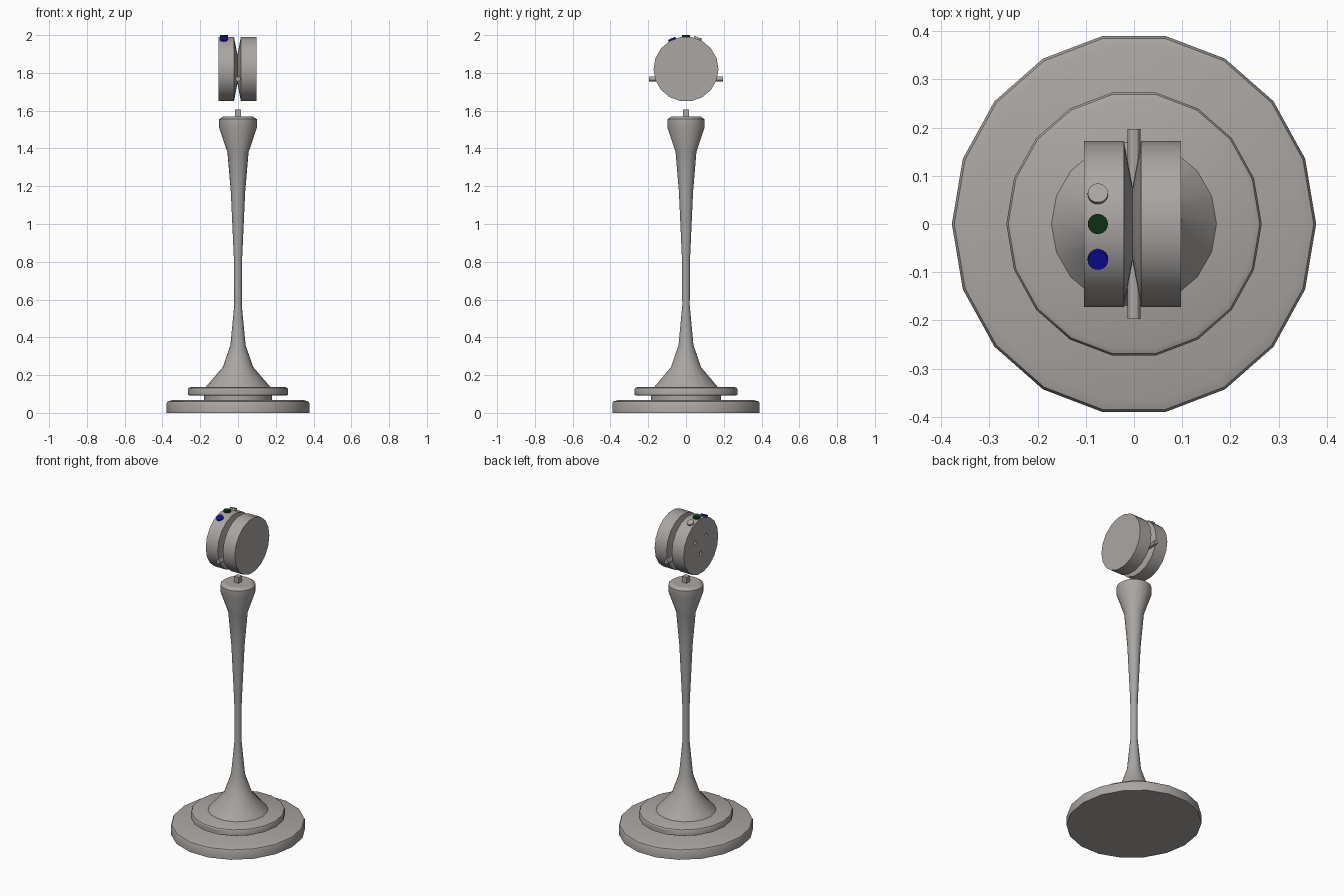
import bpy, bmesh, math
from mathutils import Matrix, Vector

if "Cube" in bpy.data.objects:
    bpy.data.objects.remove(bpy.data.objects["Cube"])

SIDES = 18
HEAD_Z = 1.82


def material(name, rgb):
    m = bpy.data.materials.new(name)
    m.diffuse_color = (*rgb, 1)
    m.use_nodes = True
    m.node_tree.nodes["Principled BSDF"].inputs["Base Color"].default_value = m.diffuse_color
    return m


grey = material("warm_grey", (0.40, 0.38, 0.365))
blue = material("blue", (0.005, 0.005, 0.42))
green = material("dark_green", (0.004, 0.03, 0.006))


def finish(name, bm, mat):
    bmesh.ops.recalc_face_normals(bm, faces=bm.faces[:])
    me = bpy.data.meshes.new(name)
    bm.to_mesh(me)
    bm.free()
    ob = bpy.data.objects.new(name, me)
    bpy.context.collection.objects.link(ob)
    me.materials.append(mat)
    return ob


def smooth(ob):
    bpy.ops.object.select_all(action='DESELECT')
    ob.select_set(True)
    bpy.context.view_layer.objects.active = ob
    bpy.ops.object.shade_smooth_by_angle(angle=math.radians(30))


def lathe(name, profile, mat=grey, y_scale=1.0, matrix=None, sides=SIDES):
    """Closed solid turned around z from (radius, z) points, then placed."""
    bm = bmesh.new()
    rings = []
    for r, z in profile:
        rings.append([bm.verts.new((r * math.cos(2 * math.pi * i / sides),
                                    r * y_scale * math.sin(2 * math.pi * i / sides), z))
                      for i in range(sides)])
    for a, b in zip(rings, rings[1:]):
        for i in range(sides):
            j = (i + 1) % sides
            bm.faces.new((a[i], a[j], b[j], b[i]))
    bm.faces.new(rings[0][::-1])
    bm.faces.new(rings[-1])
    if matrix:
        bm.transform(matrix)
    ob = finish(name, bm, mat)
    smooth(ob)
    return ob


def along(axis, pos):
    """Turn z to the given direction and move to pos."""
    return Matrix.Translation(pos) @ Vector((0, 0, 1)).rotation_difference(Vector(axis)).to_matrix().to_4x4()


# stepped base, slightly oval
lathe("base_plate", [(.378, 0), (.378, .05), (.373, .06), (.352, .067)], y_scale=1.048)
lathe("base_neck", [(.18, .06), (.18, .1)], y_scale=1.045)
lathe("upper_base_plate", [(.258, .092), (.265, .096), (.265, .125), (.261, .132), (.25, .137)],
      y_scale=1.045)

# flared column with cap
lathe("column", [(.173, .135), (.08, .243), (.04, .36), (.02, .57), (.0215, .81), (.038, 1.17),
                 (.056, 1.38), (.1, 1.51), (.1, 1.555), (.08, 1.568)])

# square peg on the cap
bm = bmesh.new()
bmesh.ops.create_cube(bm, size=1)
bm.transform(Matrix.Translation((0, 0, 1.583)) @ Matrix.Diagonal((.032, .034, .044, 1)))
finish("peg", bm, grey)

# head: spool on the x axis with a V groove (18 sides, corners at +-y)
to_x = Matrix.Translation((0, 0, HEAD_Z)) @ Matrix(((0, 0, 1, 0), (0 - 1, 0, 0, 0), (0, -1, 0, 0), (0, 0, 0, 1)))
head = lathe("head", [(.172, -.104), (.172, -.021), (.077, -.003), (.172, .015), (.172, .098)],
             matrix=to_x)

# three shallow holes in the left end of the head
for y, z in ((-.053, .048), (.06, .046), (.003, -.046)):
    cutter = lathe("hole_cutter", [(.0125, -.025), (.0125, .025)], sides=12,
                   matrix=along((1, 0, 0), (-.104, y, HEAD_Z + z)))
    cutter.hide_render = True
    mod = head.modifiers.new("hole", 'BOOLEAN')
    mod.operation = 'DIFFERENCE'
    mod.solver = 'EXACT'
    mod.object = cutter
    bpy.context.view_layer.objects.active = head
    bpy.ops.object.modifier_apply(modifier=mod.name)
    bpy.data.objects.remove(cutter)
smooth(head)

# pin through the groove
lathe("cross_pin", [(.0135, -.197), (.0135, .197)], sides=12,
      matrix=along((0, 1, 0), (0, 0, 1.768)))

# buttons pointing outwards from the left half of the head
for name, mat, deg in (("grey_button", grey, 21), ("green_button", green, 0), ("blue_button", blue, -25)):
    a = math.radians(deg)
    d = Vector((0, math.sin(a), math.cos(a)))
    lathe(name, [(.021, -.03), (.021, 0)], mat,
          matrix=along(d, Vector((-.075, 0, HEAD_Z)) + d * .18))
